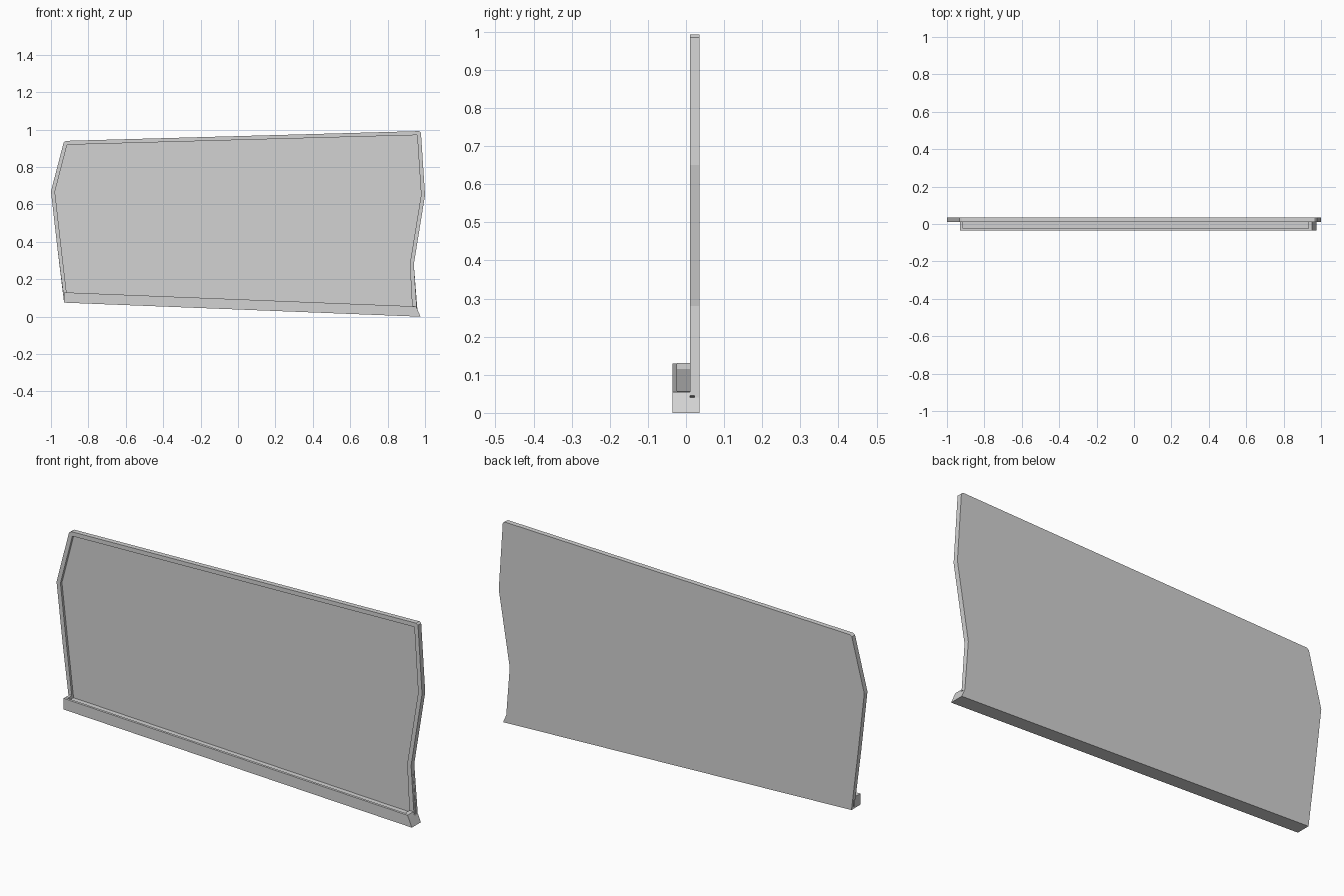
import bpy
import bmesh
from mathutils import Vector

cube = bpy.data.objects.get("Cube")
if cube:
    bpy.data.objects.remove(cube, do_unlink=True)

grey = bpy.data.materials.new("plain grey")
grey.use_nodes = True
colour = (0.65, 0.65, 0.65, 1)
grey.diffuse_color = colour
grey.node_tree.nodes["Principled BSDF"].inputs["Base Color"].default_value = colour


def prism(name, outline, front, back):
    """Closed solid from an x-z outline between two depths."""
    bm = bmesh.new()
    near = [bm.verts.new((x, front, z)) for x, z in outline]
    far = [bm.verts.new((x, back, z)) for x, z in outline]
    bm.faces.new(near)
    bm.faces.new(far[::-1])
    for i in range(len(near)):
        bm.faces.new((near[i - 1], far[i - 1], far[i], near[i]))
    bmesh.ops.recalc_face_normals(bm, faces=bm.faces)
    # Concave caps need a clean triangulation
    bmesh.ops.triangulate(bm, faces=[f for f in bm.faces if len(f.verts) > 4])
    mesh = bpy.data.meshes.new(name)
    bm.to_mesh(mesh)
    bm.free()
    mesh.materials.append(grey)
    obj = bpy.data.objects.new(name, mesh)
    bpy.context.collection.objects.link(obj)


def inset(outline, width):
    """Move every side of a counter-clockwise outline inwards."""
    points = [Vector(p) for p in outline]
    result = []
    for i, p in enumerate(points):
        a = (p - points[i - 1]).normalized()
        b = (points[(i + 1) % len(points)] - p).normalized()
        na, nb = Vector((-a.y, a.x)), Vector((-b.y, b.x))
        result.append(p + (na + nb) * width / (1 + na.dot(nb)))
    return result


# Irregular upper outline, running up the right end and down the left
upper = [(0.94, 0.28), (1.0, 0.65), (0.978, 0.985), (0.968, 0.992),
         (-0.92, 0.94), (-0.932, 0.932), (-1.0, 0.67), (-0.966, 0.37)]
foot = [(-0.93, 0.075), (0.976, 0), (0.959, 0.04)]

# Back sheet, with a raised rim round its ends and top
prism("back_sheet", foot + upper, 0.022, 0.035)
outer = [(0.956, 0.045)] + upper + [(-0.934, 0.12)]
inner = inset([(-0.934, 0.095), (0.954, 0.02)] + upper, 0.021)
floor_left, floor_right = inner[:2]
prism("raised_rim", outer + [floor_left] + inner[:1:-1] + [floor_right], 0.01, 0.022)

# Ledge along the foot: a front lip, and a trough closed at both ends
ledge_top = [(0.952, 0.055), (-0.93, 0.13)]
prism("ledge_lip", foot + ledge_top, -0.035, -0.023)
rim_height = Vector((0, 0.015))
prism("ledge_trough", foot + ledge_top[:1]
      + [floor_right + rim_height, floor_right, floor_left, floor_left + rim_height]
      + ledge_top[1:], -0.023, 0.01)
prism("trough_back", foot + [floor_right, floor_left], 0.01, 0.022)
